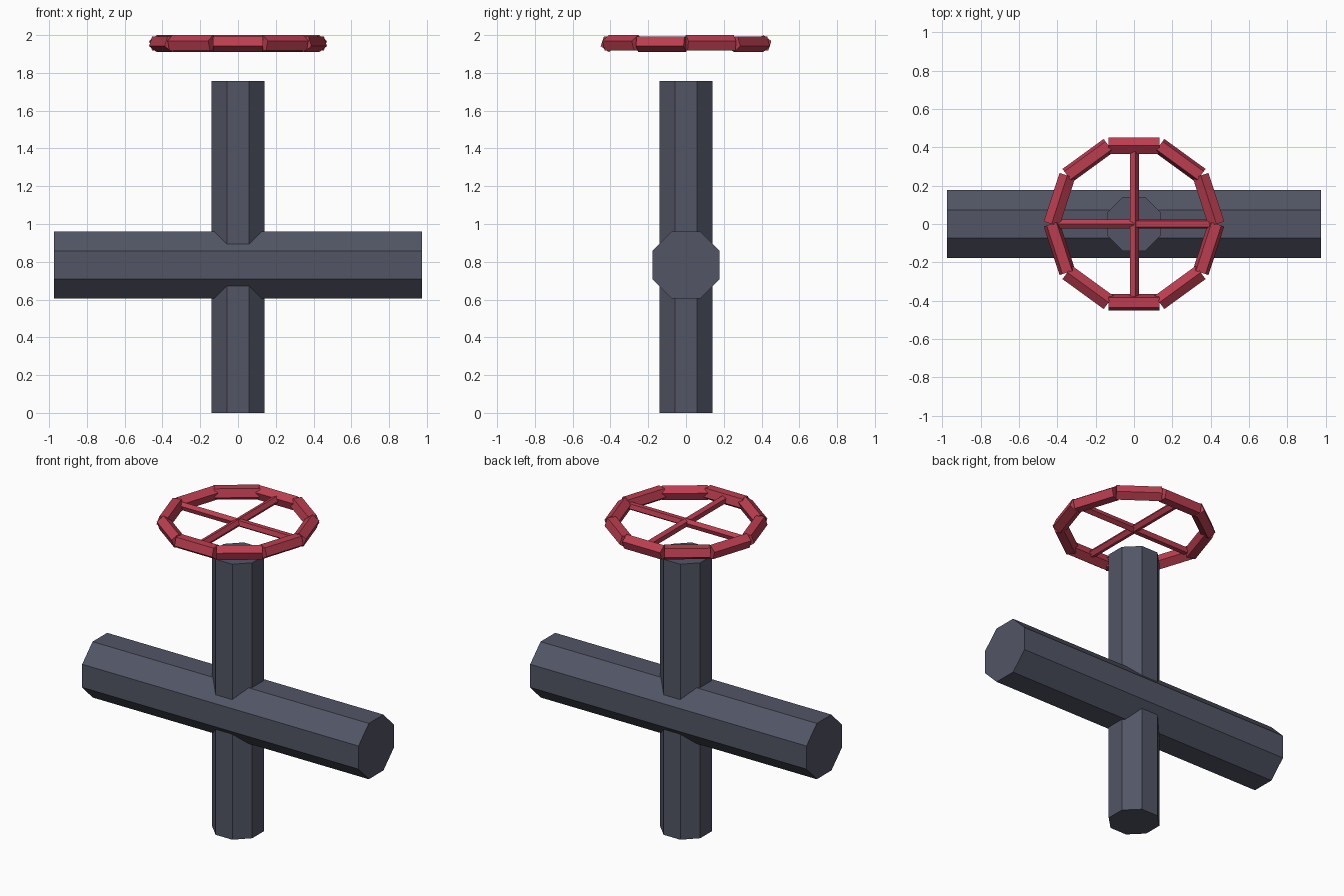
import bpy, bmesh
from math import cos, sin, pi, radians
from mathutils import Vector

cube = bpy.data.objects.get("Cube")
if cube:
    bpy.data.objects.remove(cube, do_unlink=True)


def make_material(name, color):
    mat = bpy.data.materials.new(name)
    mat.use_nodes = True
    mat.diffuse_color = color
    for node in mat.node_tree.nodes:
        if node.type == 'BSDF_PRINCIPLED':
            node.inputs["Base Color"].default_value = color
    return mat


def bar(name, start, end, radius, sides, mat, turn=0.0):
    """Closed flat-sided prism running from start to end."""
    start, end = Vector(start), Vector(end)
    rot = Vector((0, 0, 1)).rotation_difference((end - start).normalized())
    bm = bmesh.new()
    rings = []
    for centre in (start, end):
        ring = []
        for i in range(sides):
            a = turn + 2 * pi * i / sides
            ring.append(bm.verts.new(centre + rot @ Vector((radius * cos(a), radius * sin(a), 0))))
        rings.append(ring)
    low, high = rings
    for i in range(sides):
        j = (i + 1) % sides
        bm.faces.new((low[i], low[j], high[j], high[i]))
    bm.faces.new(low[::-1])
    bm.faces.new(high)
    mesh = bpy.data.meshes.new(name)
    bm.to_mesh(mesh)
    bm.free()
    mesh.materials.append(mat)
    obj = bpy.data.objects.new(name, mesh)
    bpy.context.collection.objects.link(obj)
    return obj


steel = make_material("slate_grey", (0.084, 0.091, 0.130, 1))
red = make_material("valve_red", (0.50, 0.048, 0.080, 1))

# Crossed octagonal pipes
EIGHTH = pi / 8
bar("vertical_pipe", (0, 0, 0), (0, 0, 1.757), 0.1415 / cos(EIGHTH), 8, steel, EIGHTH)
bar("horizontal_pipe", (-0.975, 0, 0.783), (0.975, 0, 0.783), 0.178 / cos(EIGHTH), 8, steel, EIGHTH)

# Handwheel: ten straight rim bars and four spokes
WHEEL_Z, RIM_R = 1.955, 0.43


def on_wheel(degrees, r):
    a = radians(degrees)
    return Vector((r * cos(a), r * sin(a), WHEEL_Z))


for k in range(10):
    bar(f"rim_segment_{k + 1}", on_wheel(36 * k, RIM_R), on_wheel(36 * k + 36, RIM_R), 0.045, 5, red)
for k in range(4):
    # the half-turn spoke is nudged by a tiny angle-free offset via its exact direction
    bar(f"spoke_{k + 1}", (0, 0, WHEEL_Z), on_wheel(90 * k, 0.41), 0.025, 5, red)
